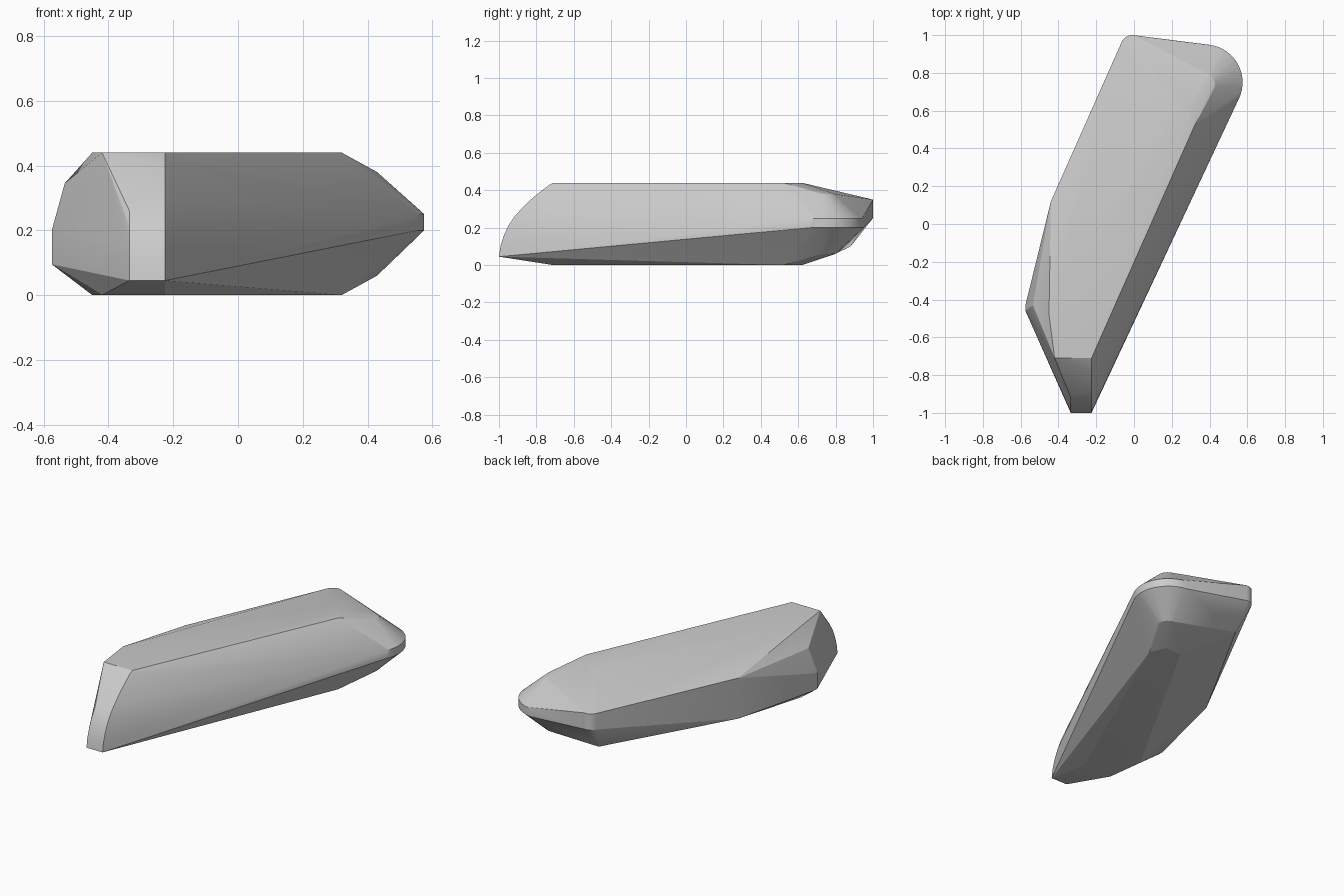
import bpy, bmesh, math

if "Cube" in bpy.data.objects:
    bpy.data.objects.remove(bpy.data.objects["Cube"])

H = 0.44          # full height; most features mirror about H / 2
points = []


def both(x, y, z):
    """Add a point and its copy mirrored about mid height."""
    points.extend([(x, y, z), (x, y, H - z)])


def arc(cx, cy, r, a0, a1, n, levels):
    """Add a horizontal corner arc at each z level."""
    for i in range(n + 1):
        a = math.radians(a0 + (a1 - a0) * i / n)
        for z in levels:
            points.append((cx + r * math.cos(a), cy + r * math.sin(a), z))


# flat top and bottom outline
for x, y in [(-0.42, -0.71), (-0.225, -0.71), (-0.45, -0.48),
             (0.32, 0.52), (0.28, 0.62), (0.17, 0.615)]:
    both(x, y, H)

# rounded front nose, constant width up to mid height on the left
nose = [(-1.0, 0.045), (-0.992, 0.10), (-0.975, 0.155), (-0.95, 0.21), (-0.917, 0.26),
        (-0.875, 0.306), (-0.83, 0.35), (-0.775, 0.395), (-0.735, 0.426)]
for y, z in nose:
    points.append((-0.225, y, z))
    if z < 0.27:
        points.append((-0.335, y, z))

# left wall
points += [(-0.575, -0.46, 0.095), (-0.575, -0.46, 0.20),
           (-0.575, -0.43, 0.095), (-0.575, -0.43, 0.20),
           (-0.535, -0.43, 0.345)]
both(-0.44, 0.12, 0.345)

# large back right corner: rim band and the shoulder above and below
arc(0.375, 0.75, 0.2, -25.6, 83, 16, (0.20, 0.25))
arc(0.365, 0.735, 0.065, -25.6, 83, 6, (0.06, 0.38))

# small back left corner and its lower chamfer
arc(-0.01, 0.94, 0.06, 83, 155, 6, (0.25, 0.35))
points.append((-0.02, 0.88, 0.10))

# wrap everything in one convex body
bm = bmesh.new()
for p in points:
    bm.verts.new(p)
res = bmesh.ops.convex_hull(bm, input=bm.verts[:])
inner = {g for g in res["geom_interior"] + res["geom_unused"]
         if isinstance(g, bmesh.types.BMVert)}
bmesh.ops.delete(bm, geom=list(inner), context='VERTS')
bmesh.ops.dissolve_limit(bm, angle_limit=math.radians(1),
                         verts=bm.verts[:], edges=bm.edges[:])
bmesh.ops.recalc_face_normals(bm, faces=bm.faces[:])
mesh = bpy.data.meshes.new("faceted_body")
bm.to_mesh(mesh)
bm.free()
body = bpy.data.objects.new("faceted_body", mesh)
bpy.context.collection.objects.link(body)

# soften only the curved facets
bpy.context.view_layer.objects.active = body
body.select_set(True)
bpy.ops.object.shade_smooth_by_angle(angle=math.radians(14))
